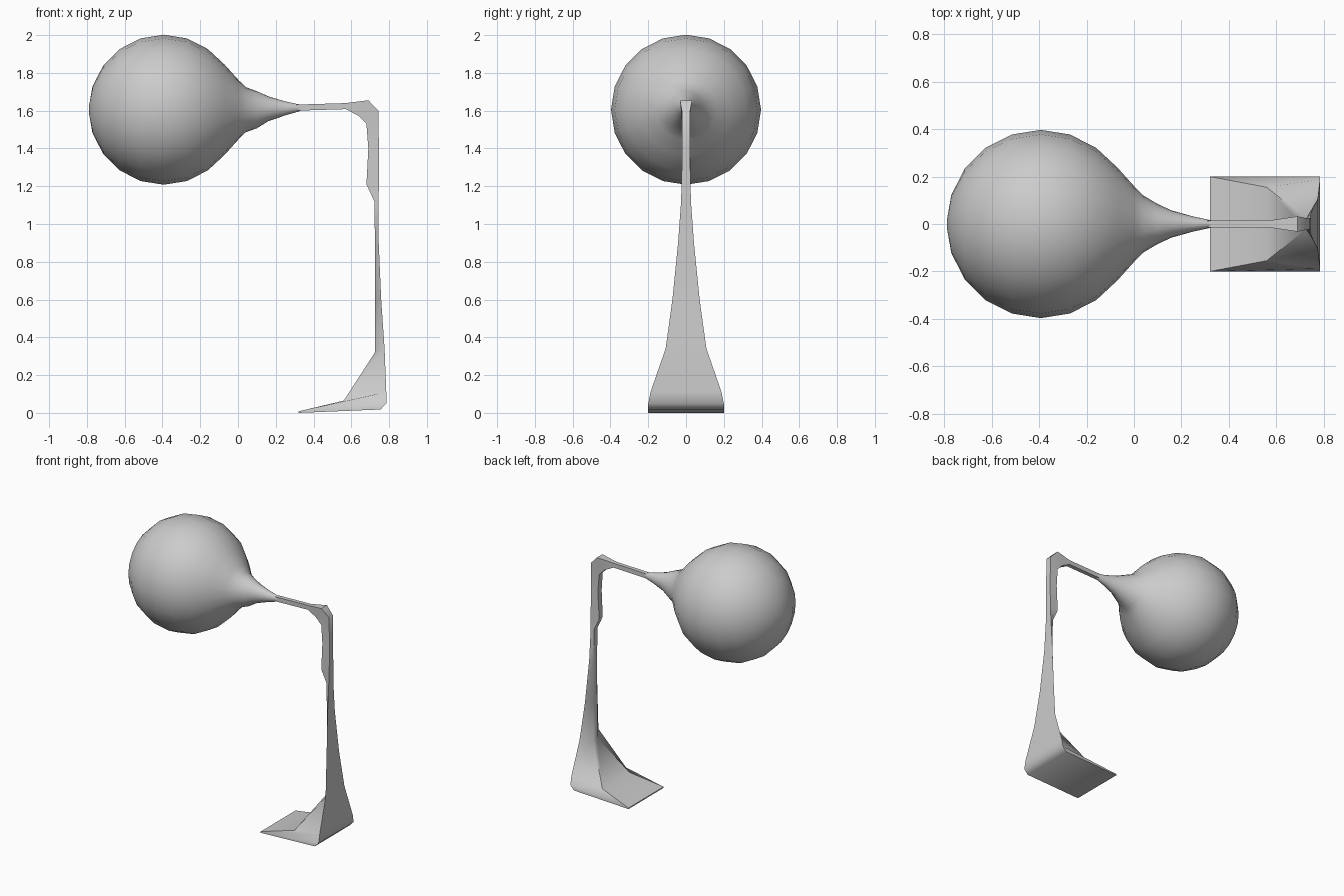
import bpy, math

if "Cube" in bpy.data.objects:
    bpy.data.objects.remove(bpy.data.objects["Cube"])

def make_object(name, verts, faces, angle):
    mesh = bpy.data.meshes.new(name)
    mesh.from_pydata(verts, [], faces)
    obj = bpy.data.objects.new(name, mesh)
    bpy.context.collection.objects.link(obj)
    bpy.ops.object.select_all(action='DESELECT')
    obj.select_set(True)
    bpy.context.view_layer.objects.active = obj
    bpy.ops.object.mode_set(mode='EDIT')
    bpy.ops.mesh.select_all(action='SELECT')
    bpy.ops.mesh.remove_doubles(threshold=0.0005)
    bpy.ops.mesh.normals_make_consistent(inside=False)
    bpy.ops.object.mode_set(mode='OBJECT')
    bpy.ops.object.shade_smooth_by_angle(angle=math.radians(angle))
    return obj

def loft(name, rings, angle):
    n = len(rings[0])
    verts = [p for ring in rings for p in ring]
    faces = [(i * n + j, i * n + (j + 1) % n, (i + 1) * n + (j + 1) % n, (i + 1) * n + j)
             for i in range(len(rings) - 1) for j in range(n)]
    faces += [tuple(range(n)), tuple(range(len(verts) - n, len(verts)))]
    return make_object(name, verts, faces, angle)

# Globe flowing into a tapered neck, turned around the x axis: (x, radius, centre z)
R, CX, CZ = 0.397, -0.393, 1.605
profile = []
for k in range(8):
    a = math.radians(max(2, 18 * k))
    profile.append((CX - R * math.cos(a), R * math.sin(a), CZ))
profile += [(-0.07, 0.238, CZ), (0.0, 0.16, CZ), (0.04, 0.12, CZ), (0.10, 0.098, CZ),
            (0.16, 0.066, 1.61), (0.25, 0.037, 1.612), (0.33, 0.017, 1.615)]
SEG = 20
rings = []
for x, r, z in profile:
    flat = 0.86 if x > 0.05 else 1.0
    rings.append([(x, flat * r * math.cos(2 * math.pi * j / SEG),
                   z + r * math.sin(2 * math.pi * j / SEG)) for j in range(SEG)])
loft("globe_and_neck", rings, 60)

# Arm, bend, post and foot: inner edge (x, z, half width), outer edge (x, z, half width)
sections = [
    ((0.31, 1.600, 0.015), (0.31, 1.632, 0.015)),
    ((0.57, 1.608, 0.015), (0.57, 1.640, 0.015)),
    ((0.635, 1.575, 0.020), (0.69, 1.655, 0.032)),
    ((0.68, 1.53, 0.020), (0.743, 1.60, 0.022)),
    ((0.69, 1.40, 0.022), (0.746, 1.40, 0.020)),
    ((0.68, 1.21, 0.020), (0.746, 1.21, 0.024)),
    ((0.722, 1.12, 0.020), (0.744, 1.12, 0.026)),
    ((0.725, 0.90, 0.020), (0.745, 0.90, 0.042)),
    ((0.725, 0.60, 0.022), (0.758, 0.60, 0.072)),
    ((0.725, 0.32, 0.022), (0.776, 0.34, 0.108)),
    ((0.56, 0.065, 0.155), (0.785, 0.11, 0.188)),
    ((0.32, 0.008, 0.200), (0.785, 0.05, 0.200)),
    ((0.32, 0.000, 0.200), (0.755, 0.018, 0.200)),
]
rings = [[(ix, -iw, iz), (ix, iw, iz), (ox, ow, oz), (ox, -ow, oz)]
         for (ix, iz, iw), (ox, oz, ow) in sections]
loft("stand_and_foot", rings, 50)
